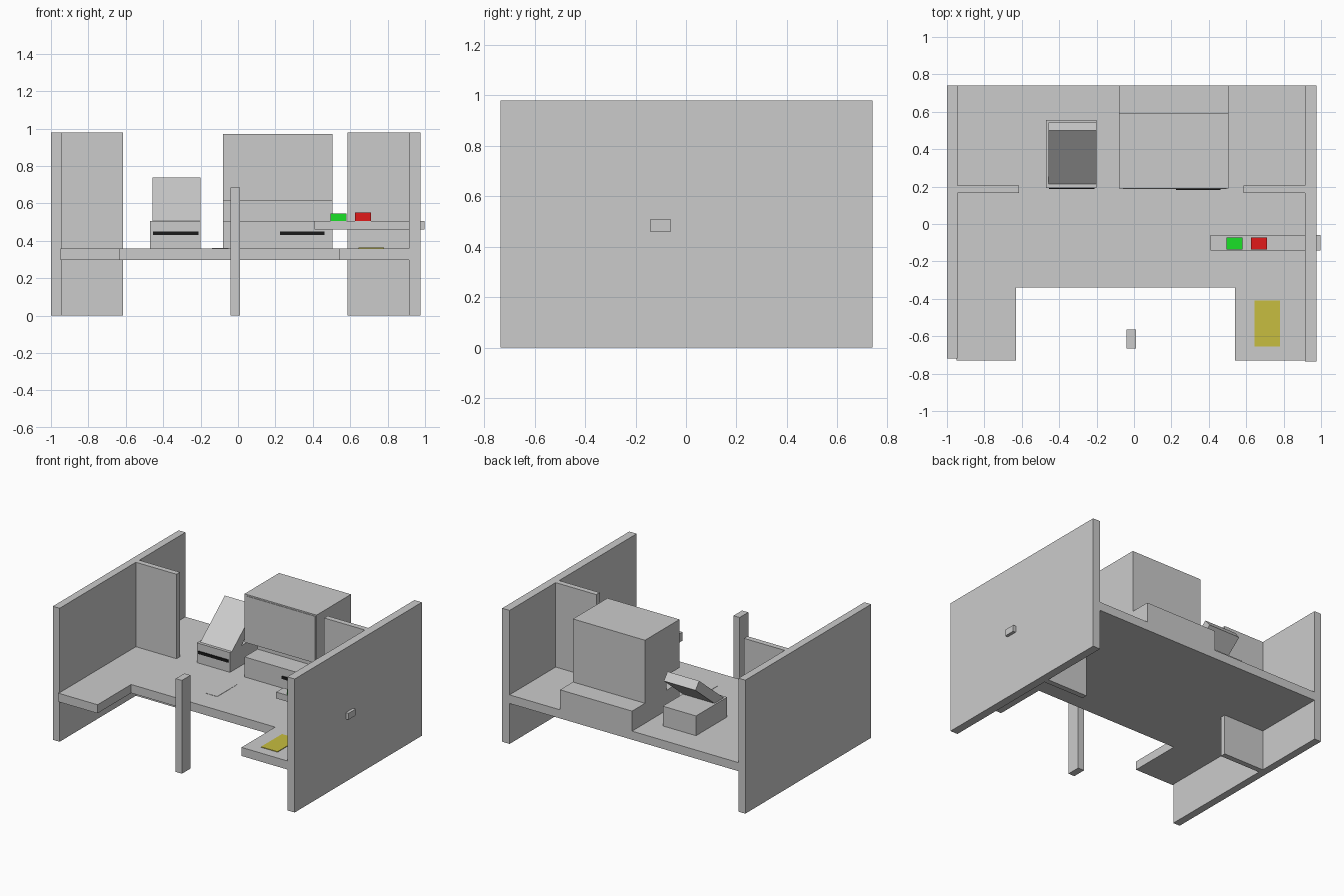
import bpy, bmesh

if "Cube" in bpy.data.objects:
    bpy.data.objects.remove(bpy.data.objects["Cube"])


def material(name, color):
    m = bpy.data.materials.new(name)
    m.diffuse_color = (*color, 1)
    m.use_nodes = True
    m.node_tree.nodes["Principled BSDF"].inputs["Base Color"].default_value = m.diffuse_color
    return m


def prism(name, pts, axis, lo, hi, mat=None):
    """Extrude a 2D outline: along z the points are (x, y), along x they are (y, z)."""
    place = (lambda p, t: (p[0], p[1], t)) if axis == 'z' else (lambda p, t: (t, p[0], p[1]))
    bm = bmesh.new()
    face = bm.faces.new([bm.verts.new(place(p, lo)) for p in pts])
    ext = bmesh.ops.extrude_face_region(bm, geom=[face])
    verts = [g for g in ext['geom'] if isinstance(g, bmesh.types.BMVert)]
    bmesh.ops.translate(bm, verts=verts, vec=place((0, 0), hi - lo))
    bmesh.ops.recalc_face_normals(bm, faces=bm.faces)
    me = bpy.data.meshes.new(name)
    bm.to_mesh(me)
    bm.free()
    ob = bpy.data.objects.new(name, me)
    bpy.context.collection.objects.link(ob)
    if mat:
        me.materials.append(mat)
    return ob


def box(name, x, y, z, mat=None):
    pts = [(x[0], y[0]), (x[1], y[0]), (x[1], y[1]), (x[0], y[1])]
    return prism(name, pts, 'z', z[0], z[1], mat)


black = material("black", (0.01, 0.01, 0.01))
green = material("green", (0.01, 0.75, 0.02))
red = material("red", (0.75, 0.01, 0.01))
yellow = material("yellow", (0.57, 0.51, 0.05))

# Cubicle walls and short dividers
box("left_wall", (-1.0, -0.945), (-0.72, 0.74), (0, 0.98))
box("right_wall", (0.915, 0.975), (-0.735, 0.74), (0, 0.98))
box("left_divider", (-0.945, -0.615), (0.165, 0.205), (0, 0.98))
box("right_divider", (0.585, 0.915), (0.165, 0.205), (0, 0.98))

# U-shaped desk top
prism("desk_top", [(-0.95, -0.73), (-0.63, -0.73), (-0.63, -0.34), (0.54, -0.34),
                   (0.54, -0.73), (0.915, -0.73), (0.915, 0.74), (-0.95, 0.74)],
      'z', 0.297, 0.36)

# Free-standing post in front of the desk
box("post", (-0.04, 0.01), (-0.665, -0.565), (0, 0.685))

# Control bar through the right wall, with two buttons
box("control_bar", (0.41, 0.997), (-0.142, -0.06), (0.46, 0.507))
box("green_button", (0.495, 0.58), (-0.137, -0.073), (0.507, 0.545), green)
box("red_button", (0.625, 0.71), (-0.137, -0.073), (0.507, 0.552), red)

# Flat sheets on the desk
box("yellow_sheet", (0.645, 0.78), (-0.655, -0.41), (0.36, 0.364), yellow)
box("desk_sheet", (-0.14, -0.05), (-0.17, 0.06), (0.36, 0.362))

# Computer: base, set-back neck with overhanging monitor, screen and drive slot
box("computer_base", (-0.08, 0.505), (0.19, 0.74), (0.36, 0.507))
prism("monitor", [(0.19, 0.615), (0.34, 0.615), (0.34, 0.507),
                  (0.59, 0.507), (0.59, 0.97), (0.19, 0.97)], 'x', -0.08, 0.505)
box("screen", (-0.06, 0.495), (0.186, 0.19), (0.63, 0.96))
box("drive_slot", (0.225, 0.462), (0.183, 0.19), (0.43, 0.45), black)

# Printer with its tilted tray
box("printer_body", (-0.47, -0.2), (0.193, 0.555), (0.36, 0.505))
box("printer_slot", (-0.455, -0.212), (0.186, 0.193), (0.43, 0.45), black)
prism("printer_tray", [(0.215, 0.505), (0.5, 0.738), (0.543, 0.685), (0.258, 0.452)],
      'x', -0.457, -0.2)
